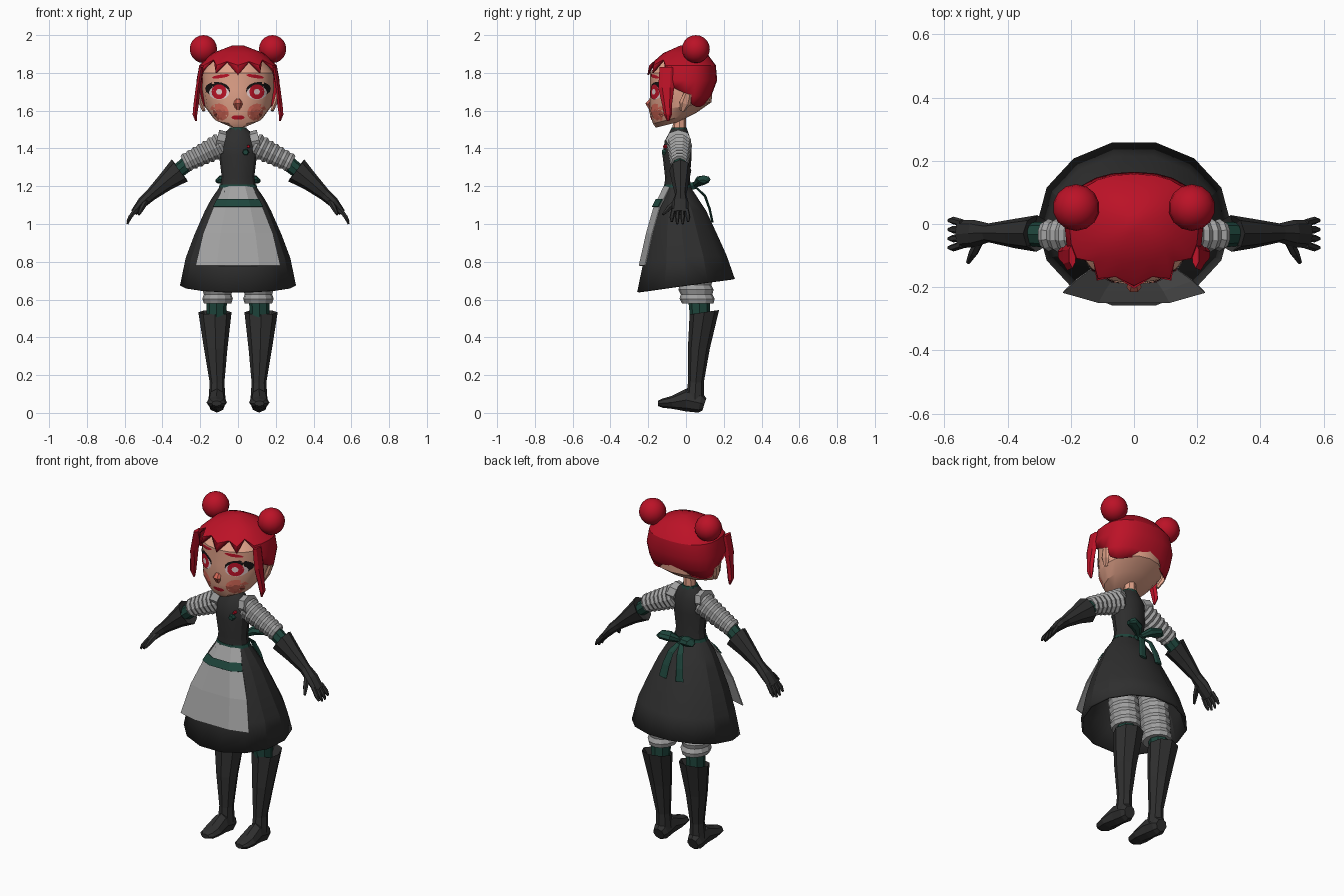
import bpy, bmesh
from math import sin, cos, pi, radians
from mathutils import Vector as V
from mathutils.bvhtree import BVHTree


def material(name, r, g, b):
    m = bpy.data.materials.new(name)
    m.diffuse_color = (r, g, b, 1)
    return m


RED = material("red", .5, .006, .02)
SKIN = material("skin", .75, .36, .25)
BLUSH = material("blush", .62, .13, .09)
DARK = material("charcoal", .028, .028, .028)
LIGHT = material("light_grey", .36, .36, .36)
GREEN = material("green", .013, .06, .045)
BLACK = material("black", .008, .006, .006)
WHITE = material("white", .75, .6, .6)


def finish(name, bm, mat, mirror=False, smooth=0, solid=0):
    bmesh.ops.remove_doubles(bm, verts=bm.verts, dist=.0004)
    bmesh.ops.recalc_face_normals(bm, faces=bm.faces)
    me = bpy.data.meshes.new(name)
    bm.to_mesh(me)
    bm.free()
    me.materials.append(mat)
    if smooth:
        me.shade_smooth()
        me.set_sharp_from_angle(angle=radians(smooth))
    ob = bpy.data.objects.new(name, me)
    bpy.context.collection.objects.link(ob)
    if solid:
        ob.modifiers.new("thickness", 'SOLIDIFY').thickness = solid
    if mirror:
        ob.modifiers.new("mirror", 'MIRROR')
    return ob


def skin(rings, caps=(True, True), closed=True):
    bm = bmesh.new()
    rows = [[bm.verts.new(p) for p in r] for r in rings]
    n = len(rows[0])
    for a, b in zip(rows, rows[1:]):
        for i in range(n if closed else n - 1):
            j = (i + 1) % n
            bm.faces.new((a[i], a[j], b[j], b[i]))
    if caps[0]:
        bm.faces.new(rows[0])
    if caps[1]:
        bm.faces.new(rows[-1])
    return bm


def ring(c, u, v, n):
    return [V(c) + V(u) * cos(2 * pi * i / n) + V(v) * sin(2 * pi * i / n) for i in range(n)]


# Upright loft: rows of (x, y, z, rx, ry, tilt)
def stack(name, rows, mat, n=12, caps=(True, True), **kw):
    rs = [ring((x, y, z), (rx, 0, 0), (0, ry, ry * t), n) for x, y, z, rx, ry, t in rows]
    return finish(name, skin(rs, caps), mat, **kw)


# Tube along a path: rows of (x, y, z, half-width along side, half-thickness)
def tube(name, rows, mat, n=8, side=(0, 1, 0), **kw):
    pts = [V(r[:3]) for r in rows]
    rs = []
    for i, r in enumerate(rows):
        t = (pts[min(i + 1, len(pts) - 1)] - pts[max(i - 1, 0)]).normalized()
        u = V(side)
        u = (u - t * u.dot(t)).normalized()
        rs.append(ring(pts[i], u * r[3], t.cross(u) * r[4], n))
    return finish(name, skin(rs), mat, **kw)


# Head and neck
head = stack("head", [
    (0, -.1, 1.525, .055, .06, .25), (0, -.06, 1.56, .13, .115, .25),
    (0, -.03, 1.62, .175, .165, .15), (0, -.025, 1.71, .19, .165, 0),
    (0, -.025, 1.80, .188, .165, 0), (0, -.02, 1.88, .13, .11, 0)], SKIN, n=16, smooth=25)
stack("neck", [(0, -.037, 1.47, .038, .038, 0), (0, -.033, 1.58, .032, .032, 0)], SKIN, n=8)
tube("nose", [(0, -.17, 1.675, .012, .008), (0, -.2, 1.635, .024, .018), (0, -.185, 1.605, .012, .01)],
     BLUSH, n=6, side=(1, 0, 0))
tube("ear", [(.18, -.02, 1.60, .012, .01), (.197, -.005, 1.64, .03, .012), (.208, .01, 1.69, .022, .01)],
     SKIN, n=6, mirror=True)

# Face features, thin patches laid on the head
hbm = bmesh.new()
hbm.from_mesh(head.data)
tree = BVHTree.FromBMesh(hbm)


def patch(name, x, z, rx, rz, mat, off, rot=0, mirror=True, n=14):
    rs = []
    for k in (1, .66, .33):
        row = []
        for i in range(n):
            a = 2 * pi * i / n
            p, q = rx * k * cos(a), rz * k * sin(a)
            px, pz = x + p * cos(rot) - q * sin(rot), z + p * sin(rot) + q * cos(rot)
            hit = tree.ray_cast(V((px, -1, pz)), V((0, 1, 0)))[0]
            hit = hit or tree.find_nearest(V((px, -.18, pz)))[0]
            row.append(hit + V((0, -off, 0)))
        rs.append(row)
    finish(name, skin(rs, (False, True)), mat, mirror=mirror)


patch("cheek", .1, 1.592, .052, .045, BLUSH, .002, .3)
patch("lash", .108, 1.712, .066, .04, BLACK, .003, .1)
patch("eye_white", .1, 1.695, .054, .036, WHITE, .005)
patch("iris", .1, 1.7, .04, .04, RED, .007)
patch("pupil", .1, 1.7, .016, .016, WHITE, .009)
patch("brow", .09, 1.782, .048, .009, RED, .004, -.15)
patch("lips", 0, 1.564, .035, .012, RED, .003, 0, False)

# Hair cap with jagged fringe: (z, rx, front y, back y)
PROFILE = [(1.62, .195, .19, .10), (1.68, .212, .20, .135), (1.76, .22, .21, .165),
           (1.84, .205, .195, .158), (1.905, .135, .12, .11), (1.945, .03, .03, .03)]
HEM = [1.79, 1.86, 1.80, 1.87, 1.82, 1.72, 1.69, 1.63, 1.62, 1.62, 1.63, 1.645, 1.65]


def hair_point(i, level):
    hem = HEM[min(i, 24 - i)]
    z = max(level, hem)
    k = next(k for k in range(5) if z <= PROFILE[k + 1][0])
    a, b = PROFILE[k], PROFILE[k + 1]
    t = (z - a[0]) / (b[0] - a[0])
    rx, f, bk = (a[m] + (b[m] - a[m]) * t for m in (1, 2, 3))
    ang = 2 * pi * i / 24
    s, c = sin(ang), cos(ang)
    px = rx * abs(s) ** .85 * (1 if s > 0 else -1)
    py = abs(c) ** .85
    return V((px, -f * py if c > 0 else bk * py, z))


bm = skin([[hair_point(i, p[0]) for i in range(24)] for p in PROFILE], (False, True))
bmesh.ops.dissolve_degenerate(bm, dist=.0005, edges=bm.edges)
finish("hair_cap", bm, RED, smooth=30, solid=.008)
tube("side_lock", [(.195, -.1, 1.83, .04, .012), (.212, -.105, 1.72, .042, .014),
                   (.222, -.1, 1.63, .026, .016), (.228, -.095, 1.58, .022, .014),
                   (.222, -.095, 1.545, .006, .005)], RED, n=6, mirror=True)
bm = bmesh.new()
bmesh.ops.create_uvsphere(bm, u_segments=14, v_segments=10, radius=.074)
bmesh.ops.translate(bm, verts=bm.verts, vec=(.183, .052, 1.926))
finish("hair_bun", bm, RED, mirror=True, smooth=50)

# Bodice, collar and brooch
stack("bodice", [(0, -.045, 1.18, .097, .07, 0), (0, -.045, 1.25, .086, .066, 0),
                 (0, -.047, 1.36, .1, .077, 0), (0, -.043, 1.44, .1, .07, 0),
                 (0, -.038, 1.485, .07, .05, 0), (0, -.037, 1.505, .045, .042, 0)], DARK, smooth=30)
stack("collar", [(0, -.037, 1.495, .05, .046, 0), (0, -.037, 1.512, .044, .042, 0)], GREEN, n=10)
tube("brooch", [(.04, -.105, 1.38, .02, .02), (.04, -.128, 1.38, .014, .014)], GREEN, n=6, side=(1, 0, 0))
tube("brooch_gem", [(.055, -.1, 1.41, .01, .01), (.055, -.122, 1.41, .007, .007)], RED, n=6, side=(1, 0, 0))
tube("shoulder_ruffle", [(.07, -.04, 1.435, .058, .055), (.112, -.04, 1.445, .068, .055)],
     LIGHT, mirror=True)

# Skirt
stack("skirt", [(0, -.045, 1.2, .095, .068, 0), (0, -.04, 1.13, .143, .11, 0),
                (0, -.03, 1.07, .175, .14, 0), (0, -.02, .945, .23, .187, .03),
                (0, -.005, .82, .277, .225, .07), (0, 0, .675, .307, .265, .135)],
      DARK, n=14, caps=(True, False), smooth=25, solid=.012)


# Apron and its band: rows of (z, half width, front y)
def apron(name, rows, mat):
    rs = [[V((w * k, y + e, z)) for k, e in ((-1, .032), (-.5, 0), (.5, 0), (1, .032))]
          for z, w, y in rows]
    finish(name, skin(rs, (False, False), False), mat, solid=.006)


apron("apron", [(1.2, .075, -.118), (1.09, .13, -.172), (.95, .185, -.212), (.78, .225, -.25)], LIGHT)
apron("apron_band", [(1.133, .113, -.160), (1.092, .132, -.180)], GREEN)

# Sash and back bow
stack("sash", [(0, -.044, 1.193, .102, .075, 0), (0, -.044, 1.21, .096, .072, 0)], GREEN)
tube("bow_knot", [(0, .02, 1.2, .022, .022), (0, .06, 1.205, .022, .022)], GREEN, n=6, side=(1, 0, 0))
tube("bow_loop", [(.005, .045, 1.205, .012, .014), (.05, .08, 1.23, .035, .026),
                  (.095, .095, 1.235, .036, .022), (.115, .09, 1.225, .018, .01)],
     GREEN, mirror=True)
tube("bow_tail", [(.005, .045, 1.2, .012, .006), (.03, .1, 1.15, .02, .007),
                  (.045, .125, 1.08, .023, .007), (.055, .14, 1.01, .025, .007)],
     GREEN, n=6, side=(1, 0, 0), mirror=True)

# Ribbed sleeves
RIBS = 7
rows = []
for i in range(2 * RIBS + 1):
    t = i / (2 * RIBS)
    r = (.073 - .02 * t) * (1 if i % 2 else .86)
    rows.append((.085 + .2 * t, -.035, 1.42 - .1 * t, r * .95, r))
tube("sleeve", rows, LIGHT, n=10, mirror=True)

# Arms, gloves and hands
tube("arm", [(.25, -.034, 1.335, .042, .042), (.36, -.032, 1.245, .036, .036)], GREEN, mirror=True)
tube("glove", [(.33, -.032, 1.262, .036, .036), (.308, -.03, 1.284, .058, .072),
               (.38, -.03, 1.225, .046, .05), (.46, -.028, 1.155, .03, .032),
               (.505, -.03, 1.115, .043, .028), (.552, -.032, 1.06, .045, .018)], DARK, mirror=True)
for i in range(4):
    y = -.066 + .023 * i
    s = (y + .03) * .25
    tube("finger", [(.543, y, 1.075, .012, .013), (.572, y + s, 1.035, .012, .012),
                    (.586, y + s, 1.0 + .012 * (i in (0, 3)), .006, .006)], DARK, n=6, mirror=True)
tube("thumb", [(.485, -.045, 1.125, .015, .015), (.508, -.09, 1.085, .015, .015),
               (.525, -.122, 1.05, .007, .007)], DARK, n=6, side=(1, 0, 0), mirror=True)

# Ribbed pantaloons and stockings
rows = []
for i in range(17):
    k = 1 if i % 2 else .9
    rows.append((.108, .062 - .003 * i, .58 + .024 * i, .081 * k, .093 * k, 0))
stack("pantaloon", rows, LIGHT, mirror=True)
stack("stocking", [(.115, .075, .46, .05, .05, 0), (.113, .07, .6, .055, .058, 0)], GREEN, n=8, mirror=True)

# Boots with flared cuffs
stack("boot_shaft", [(.118, .085, .46, .05, .05, 0), (.122, .097, .533, .088, .078, .15),
                     (.118, .068, .34, .062, .058, 0), (.111, .052, .16, .039, .042, 0),
                     (.111, .047, .07, .045, .048, 0)], DARK, n=8, mirror=True)
tube("boot_foot", [(.112, .097, .045, .035, .035), (.112, .075, .052, .047, .052),
                   (.112, .0, .068, .046, .06), (.113, -.075, .055, .054, .034),
                   (.113, -.125, .051, .046, .024), (.113, -.148, .05, .026, .014)],
     DARK, n=8, side=(1, 0, 0), mirror=True)
